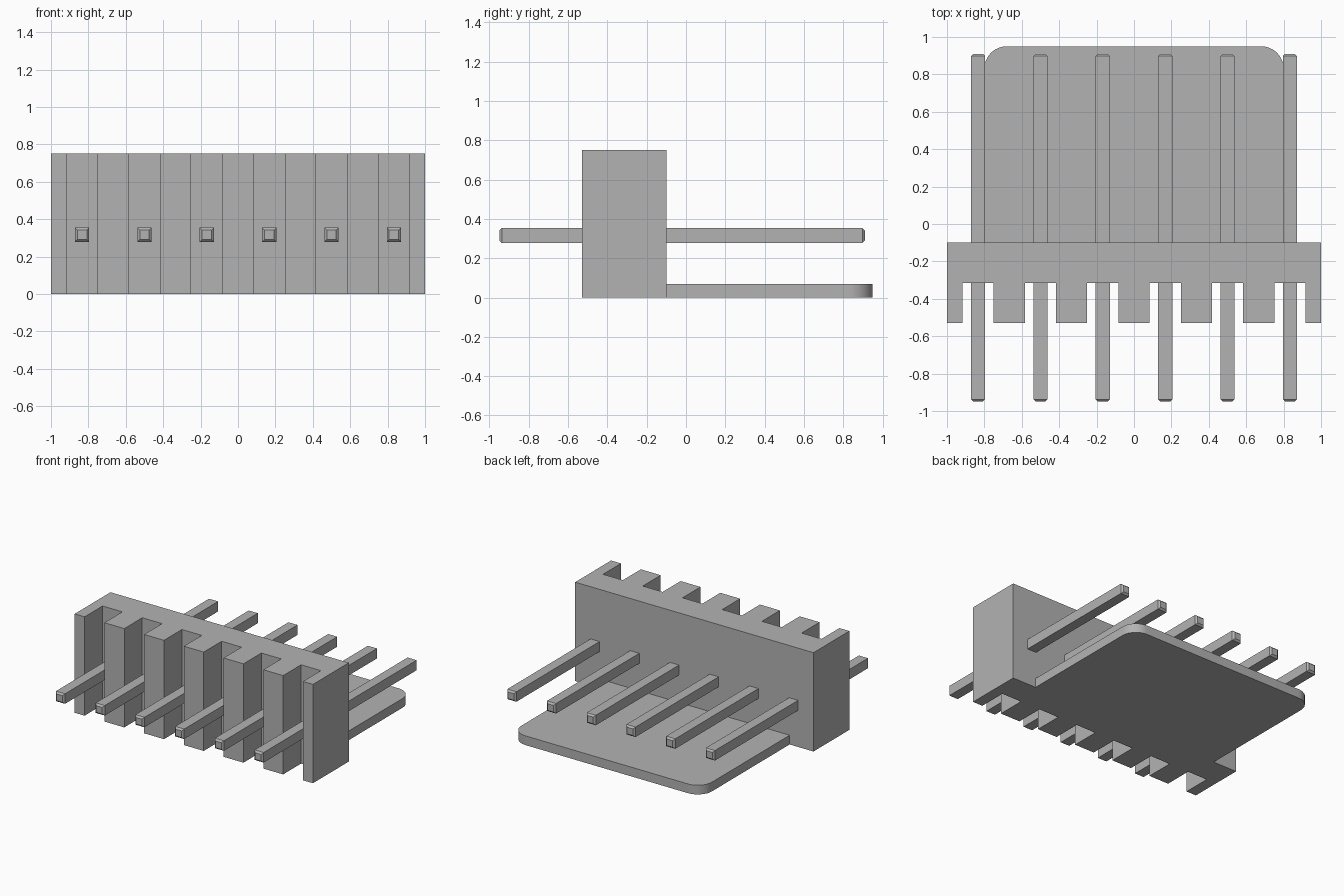
import bpy
import bmesh
from math import sin, cos, pi

cube = bpy.data.objects.get("Cube")
if cube:
    bpy.data.objects.remove(cube, do_unlink=True)

GREY = (0.45, 0.45, 0.45, 1.0)
grey = bpy.data.materials.new("plain grey")
grey.use_nodes = True
grey.diffuse_color = GREY
grey.node_tree.nodes["Principled BSDF"].inputs["Base Color"].default_value = GREY

PITCH = 1 / 3
PIN_X = [(i - 2.5) * PITCH for i in range(6)]


def finish(name, bm):
    bmesh.ops.recalc_face_normals(bm, faces=bm.faces)
    mesh = bpy.data.meshes.new(name)
    bm.to_mesh(mesh)
    bm.free()
    mesh.materials.append(grey)
    obj = bpy.data.objects.new(name, mesh)
    bpy.context.collection.objects.link(obj)
    return obj


def extrude_outline(name, outline, height):
    """Extrude an xy outline upward from the ground."""
    bm = bmesh.new()
    face = bm.faces.new([bm.verts.new((x, y, 0)) for x, y in outline])
    made = bmesh.ops.extrude_face_region(bm, geom=[face])["geom"]
    top = [v for v in made if isinstance(v, bmesh.types.BMVert)]
    bmesh.ops.translate(bm, verts=top, vec=(0, 0, height))
    return finish(name, bm)


# Housing: a bar with an open slot in front of every pin
FRONT, SLOT, BACK = -0.53, -0.315, -0.1
outline = [(1, BACK), (-1, BACK), (-1, FRONT)]
for x in PIN_X:
    a, b = x - PITCH / 4, x + PITCH / 4
    outline += [(a, FRONT), (a, SLOT), (b, SLOT), (b, FRONT)]
outline.append((1, FRONT))
extrude_outline("housing", outline, 0.75)

# Base plate with two rounded rear corners
W, REAR, R, STEPS = 0.8, 0.95, 0.12, 12
corner = [(W - R + R * cos(t), REAR - R + R * sin(t))
          for t in (pi / 2 * i / STEPS for i in range(STEPS + 1))]
outline = [(W, BACK)] + corner + [(-x, y) for x, y in reversed(corner)] + [(-W, BACK)]
plate = extrude_outline("base_plate", outline, 0.07)
bpy.ops.object.select_all(action="DESELECT")
plate.select_set(True)
bpy.context.view_layer.objects.active = plate
bpy.ops.object.shade_smooth_by_angle()

# Square pins with tapered tips
Z, HALF, TIP = 0.316, 0.038, 0.013
STATIONS = [(-0.95, HALF - TIP), (-0.95 + TIP, HALF), (0.91 - TIP, HALF), (0.91, HALF - TIP)]
SQUARE = [(-1, -1), (1, -1), (1, 1), (-1, 1)]
for n, px in enumerate(PIN_X, 1):
    bm = bmesh.new()
    rings = [[bm.verts.new((px + u * h, y, Z + v * h)) for u, v in SQUARE]
             for y, h in STATIONS]
    for r, s in zip(rings, rings[1:]):
        for i in range(4):
            j = (i + 1) % 4
            bm.faces.new((r[i], r[j], s[j], s[i]))
    bm.faces.new(rings[0])
    bm.faces.new(rings[-1])
    finish(f"pin_{n}", bm)
